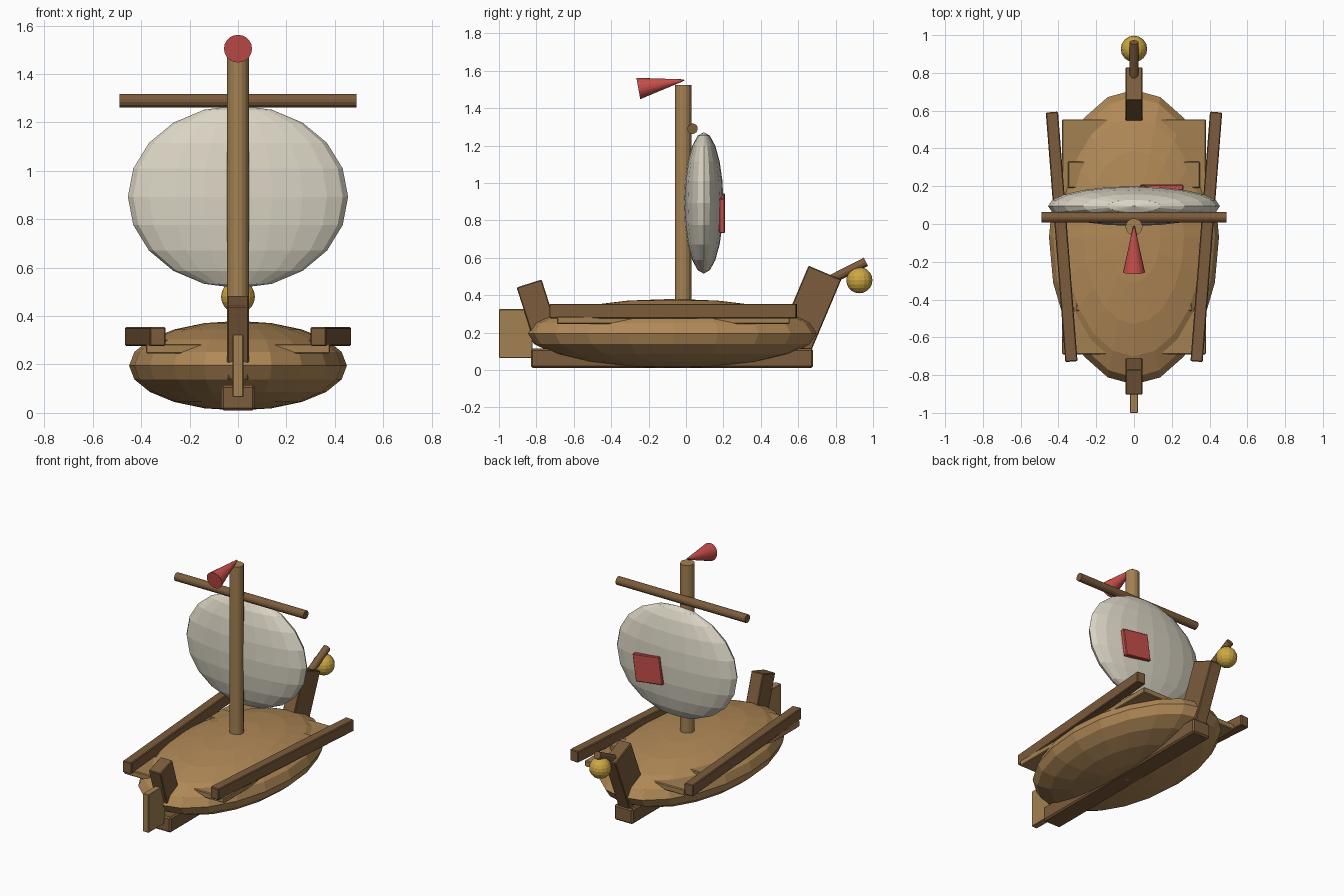
import bpy
import math
from mathutils import Vector

cube = bpy.data.objects.get("Cube")
if cube:
    bpy.data.objects.remove(cube, do_unlink=True)


def material(name, rgb):
    mat = bpy.data.materials.new(name)
    mat.use_nodes = True
    mat.diffuse_color = (*rgb, 1)
    mat.node_tree.nodes["Principled BSDF"].inputs["Base Color"].default_value = (*rgb, 1)
    return mat


hull_wood = material("hull wood", (0.44, 0.25, 0.095))
light_wood = material("light wood", (0.37, 0.22, 0.085))
dark_wood = material("dark wood", (0.20, 0.107, 0.045))
canvas = material("sail canvas", (0.70, 0.66, 0.55))
red = material("red cloth", (0.58, 0.08, 0.07))
gold = material("gold", (0.61, 0.39, 0.055))


def finish(name, mat):
    obj = bpy.context.object
    obj.name = obj.data.name = name
    obj.data.materials.append(mat)
    return obj


def box(name, mat, loc, size, rot=(0, 0, 0), bevel=0.005):
    bpy.ops.mesh.primitive_cube_add(size=1, location=loc, rotation=rot)
    obj = finish(name, mat)
    obj.scale = size
    bpy.ops.object.transform_apply(location=False, rotation=False, scale=True)
    if bevel:
        mod = obj.modifiers.new("soft_edge", 'BEVEL')
        mod.width = bevel
        mod.segments = 1
    return obj


def ellipsoid(name, mat, loc, radii, segments=20, rings=10):
    bpy.ops.mesh.primitive_uv_sphere_add(segments=segments, ring_count=rings, radius=1, location=loc)
    obj = finish(name, mat)
    obj.scale = radii
    return obj


def rod(name, mat, start, end, r1, r2=None, sides=16):
    a, b = Vector(start), Vector(end)
    bpy.ops.mesh.primitive_cone_add(vertices=sides, radius1=r1, radius2=r1 if r2 is None else r2,
                                    depth=(b - a).length, location=(a + b) / 2)
    obj = finish(name, mat)
    obj.rotation_mode = 'QUATERNION'
    obj.rotation_quaternion = (b - a).to_track_quat('Z', 'Y')
    return obj


# Hull, keel and deck
ellipsoid("hull", hull_wood, (0, -0.07, 0.195), (0.45, 0.78, 0.185))
box("keel", dark_wood, (0, -0.075, 0.063), (0.14, 1.51, 0.105), bevel=0.01)
box("deck", light_wood, (0, -0.068, 0.265), (0.76, 1.245, 0.04))
box("front_bench", light_wood, (0, 0.26, 0.29), (0.70, 0.14, 0.04))
box("rear_bench", light_wood, (0, -0.39, 0.282), (0.62, 0.14, 0.04))

# Side rails, splayed toward the prow
for side, label in ((1, "left"), (-1, "right")):
    box(label + "_rail", dark_wood, (side * 0.383, -0.068, 0.315),
        (0.065, 1.325, 0.078), (0, 0, -side * 0.078))

# Stern and prow
box("stern_post", dark_wood, (0, -0.79, 0.31), (0.09, 0.14, 0.32), (0.31, 0, 0))
box("rudder", light_wood, (0, -0.91, 0.195), (0.044, 0.18, 0.26), bevel=0.003)
box("prow_post", dark_wood, (0, 0.661, 0.327), (0.09, 0.19, 0.42), (-0.4, 0, 0))
rod("prow_horn", dark_wood, (0, 0.75, 0.47), (0, 0.962, 0.578), 0.025, sides=12)
ellipsoid("prow_ball", gold, (0, 0.927, 0.48), (0.07, 0.07, 0.07), 16, 10)

# Mast, yard, sail and its patch
rod("mast", light_wood, (0, -0.015, 0.2), (0, -0.015, 1.525), 0.045)
rod("yard", dark_wood, (-0.49, 0.035, 1.29), (0.49, 0.035, 1.29), 0.028, sides=14)
ellipsoid("sail", canvas, (0, 0.095, 0.893), (0.455, 0.105, 0.378))
box("sail_patch", red, (0.147, 0.193, 0.838), (0.206, 0.032, 0.187), (0, 0.14, 0))

# Pennant
rod("pennant", red, (0, -0.255, 1.505), (0, -0.01, 1.55), 0.058, 0.004, sides=20)
